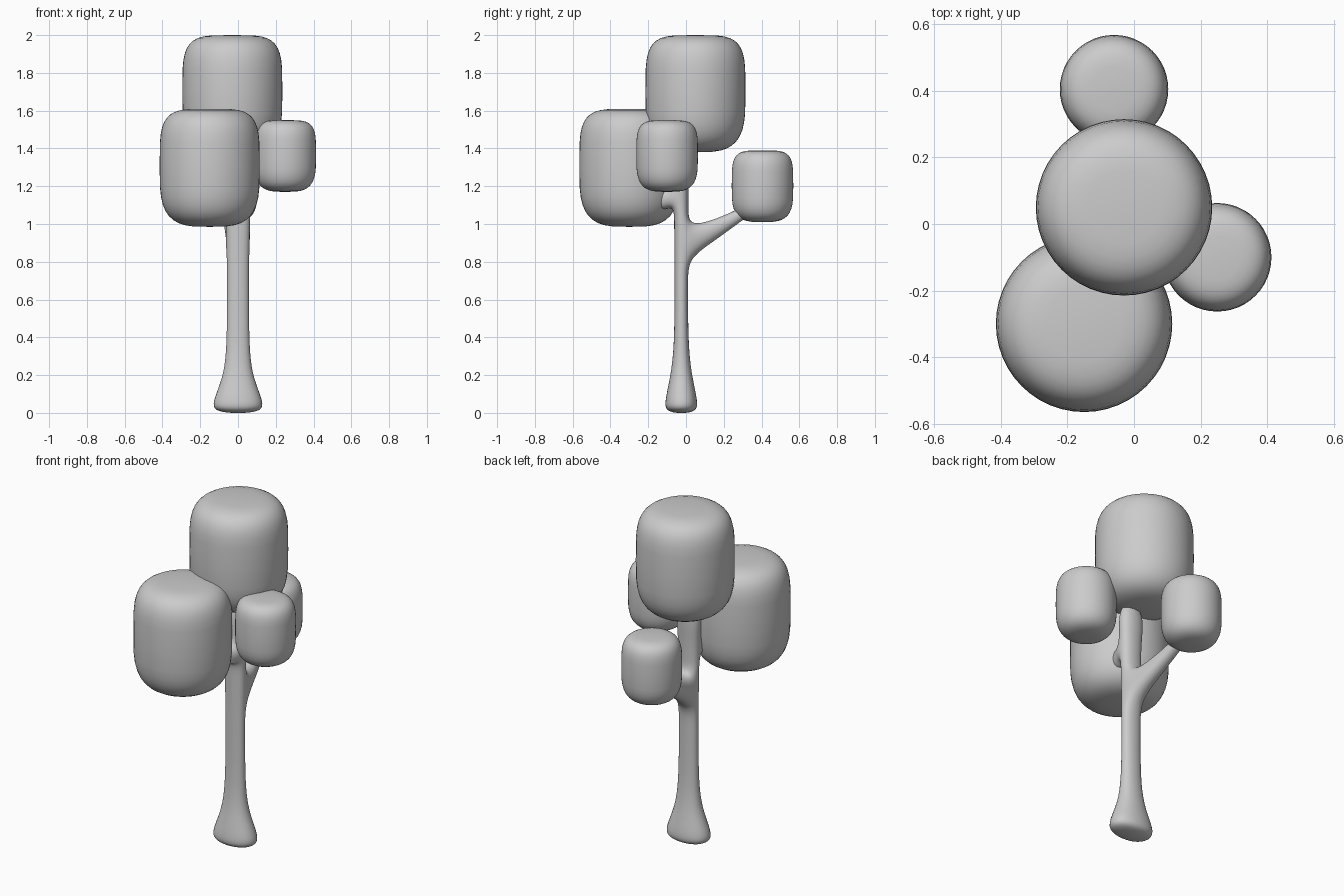
import bpy, bmesh, math

if "Cube" in bpy.data.objects:
    bpy.data.objects.remove(bpy.data.objects["Cube"])


def finish(name, bm):
    bmesh.ops.recalc_face_normals(bm, faces=bm.faces)
    for f in bm.faces:
        f.smooth = True
    me = bpy.data.meshes.new(name)
    bm.to_mesh(me)
    bm.free()
    ob = bpy.data.objects.new(name, me)
    bpy.context.collection.objects.link(ob)
    return ob


def foliage(name, x, y, z0, z1, r, n=20, seg=48):
    # rounded drum: superellipse profile, softer towards the bottom
    bm = bmesh.new()
    mid, h = (z0 + z1) / 2, (z1 - z0) / 2
    prof = []
    for i in range(n + 1):
        a = -math.pi / 2 + math.pi * i / n
        e = 2 / (4.3 if a > 0 else 3.4)
        c, s = max(math.cos(a), 0), math.sin(a)
        if i in (0, n):
            c = 0
        prof.append(bm.verts.new((x + r * c ** e, y,
                                  mid + h * math.copysign(abs(s) ** e, s))))
    edges = [bm.edges.new(p) for p in zip(prof, prof[1:])]
    bmesh.ops.spin(bm, geom=prof + edges, cent=(x, y, 0), axis=(0, 0, 1),
                   angle=2 * math.pi, steps=seg)
    bmesh.ops.remove_doubles(bm, verts=bm.verts, dist=1e-4)
    return finish(name, bm)


foliage("foliage_top", -0.03, 0.05, 1.38, 2.0, 0.265)
foliage("foliage_front", -0.15, -0.30, 0.985, 1.61, 0.265)
foliage("foliage_right", 0.25, -0.10, 1.17, 1.55, 0.163)
foliage("foliage_back", -0.06, 0.405, 1.01, 1.39, 0.163)

# trunk cage: rings of (z, half width, half depth)
rings = [(-0.006, 0.14, 0.09), (0.06, 0.148, 0.096), (0.19, 0.083, 0.062),
         (0.36, 0.063, 0.039), (0.70, 0.063, 0.039), (0.81, 0.063, 0.039),
         (1.00, 0.068, 0.041), (1.09, 0.068, 0.041), (1.20, 0.068, 0.041),
         (1.44, 0.095, 0.06)]
bm = bmesh.new()
vs = [[bm.verts.new((sx * w, -0.025 + sy * d, z))
       for sx, sy in ((-1, -1), (1, -1), (1, 1), (-1, 1))] for z, w, d in rings]


def bridge(a, b, skip=()):
    for i in range(4):
        if i not in skip:
            j = (i + 1) % 4
            bm.faces.new((a[i], a[j], b[j], b[i]))


def branch(hole, steps):
    # steps: x centre, half width, (y, z) lower edge, (y, z) upper edge
    prev = hole
    for cx, w, lo, hi in steps:
        cur = [bm.verts.new((cx - w, *lo)), bm.verts.new((cx + w, *lo)),
               bm.verts.new((cx + w, *hi)), bm.verts.new((cx - w, *hi))]
        bridge(prev, cur)
        prev = cur
    bm.faces.new(prev)


bm.faces.new(vs[0])
bm.faces.new(vs[-1])
for k in range(len(vs) - 1):
    bridge(vs[k], vs[k + 1], {5: (2,), 7: (0,)}.get(k, ()))

# long back branch and short front stub, pulled from the trunk
branch([vs[5][3], vs[5][2], vs[6][2], vs[6][3]],
       [(-0.02, 0.052, (0.15, 0.905), (0.12, 1.015)),
        (-0.05, 0.036, (0.31, 1.025), (0.29, 1.085)),
        (-0.06, 0.034, (0.40, 1.09), (0.38, 1.15))])
branch([vs[7][0], vs[7][1], vs[8][1], vs[8][0]],
       [(-0.01, 0.055, (-0.115, 1.07), (-0.115, 1.19)),
        (-0.02, 0.055, (-0.17, 1.07), (-0.17, 1.22))])
trunk = finish("trunk", bm)
m = trunk.modifiers.new("smooth", 'SUBSURF')
m.levels = m.render_levels = 3
